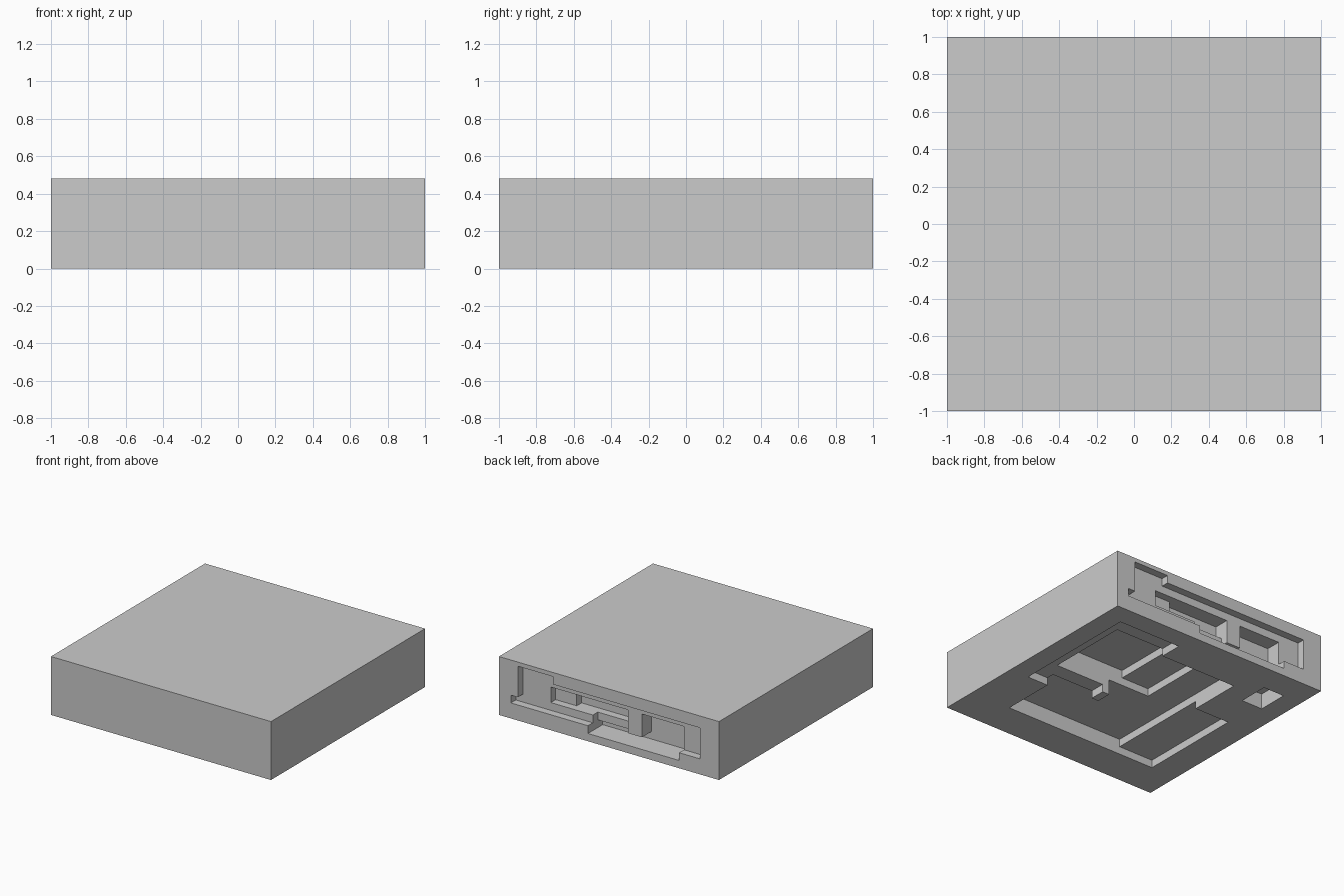
import bpy, bmesh
from mathutils import Vector

if "Cube" in bpy.data.objects:
    bpy.data.objects.remove(bpy.data.objects["Cube"])

U = 0.0637          # grid step of the stepped recesses
H = 0.48            # slab height


def make_box(name, lo, hi):
    """Axis-aligned box between two corners."""
    lo, hi = Vector(lo), Vector(hi)
    mesh = bpy.data.meshes.new(name)
    bm = bmesh.new()
    bmesh.ops.create_cube(bm, size=1)
    for v in bm.verts:
        v.co = Vector([(v.co[i] + 0.5) * (hi[i] - lo[i]) + lo[i] for i in range(3)])
    bm.to_mesh(mesh)
    bm.free()
    ob = bpy.data.objects.new(name, mesh)
    bpy.context.collection.objects.link(ob)
    return ob


def cut(target, lo, hi):
    """Subtract a box from the target and discard the cutter."""
    cutter = make_box("cutter", lo, hi)
    cutter.hide_render = True
    mod = target.modifiers.new("recess", 'BOOLEAN')
    mod.operation = 'DIFFERENCE'
    mod.solver = 'EXACT'
    mod.object = cutter
    bpy.context.view_layer.objects.active = target
    bpy.ops.object.modifier_apply(modifier=mod.name)
    bpy.data.objects.remove(cutter)


# Main slab
slab = make_box("slab", (-1, -1, 0), (1, 1, H))

# Underside recess: x range, y range, depth (grid steps)
underside = [
    (4, 13, -4, 13, 1),      # shallow shelf
    (-12, -7, -11, 3, 1),    # shallow side step
    (-7, 10, -11, -3, 2),    # middle level
    (-7, 3, -11, 10, 2),
    (-3, 11, -1, 10, 3),     # deep pocket
    (1, 11, -1, 10, 4),      # deepest pocket
    (-13, -10, 8, 12, 2),    # separate small pit
]
for x0, x1, y0, y1, d in underside:
    cut(slab, (x0 * U, y0 * U, -0.1), (x1 * U, y1 * U, d * U))

# Back recess: x range, z range, depth (grid steps)
back = [
    (8, 13, 2, 7, 1),        # tall end
    (-13, 8, 2, 6, 1),       # main shallow level
    (13, 14, 2, 3, 1),       # end notch
    (-2, 9, 3, 5, 2),        # upper pocket
    (-2, 6, 3, 5, 3),
    (-10, 3, 1, 2, 3),       # floor slot
    (-2, 3, 2, 3, 2),
    (-10, -4, 1, 5, 3),      # side pocket
]
for x0, x1, z0, z1, d in back:
    cut(slab, (x0 * U, 1 - d * U, z0 * U), (x1 * U, 1.1, z1 * U))
